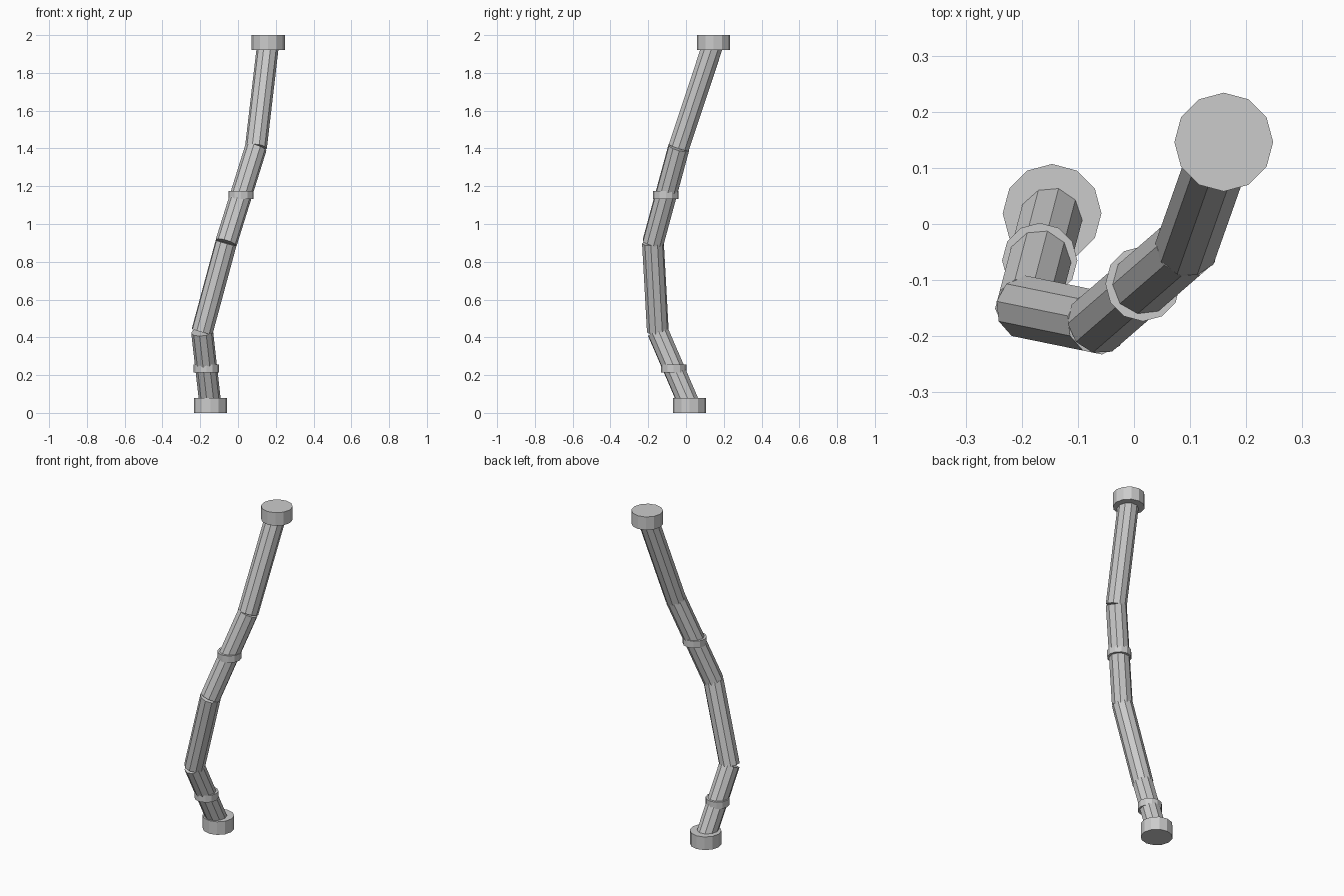
import bpy
from mathutils import Vector

if "Cube" in bpy.data.objects:
    bpy.data.objects.remove(bpy.data.objects["Cube"])

# Centre line of the bent pole, bottom to top
path = [Vector(p) for p in (
    (-0.146, 0.019, 0.04),
    (-0.190, -0.149, 0.43),
    (-0.063, -0.175, 0.90),
    (0.095, -0.038, 1.405),
    (0.160, 0.146, 1.96),
)]


def upright_disc(name, centre, radius, height):
    bpy.ops.mesh.primitive_cylinder_add(vertices=12, radius=radius, depth=height, location=centre)
    bpy.context.object.name = name


def tube(name, a, b, radius=0.058, sides=10):
    bpy.ops.mesh.primitive_cylinder_add(vertices=sides, radius=radius, depth=(b - a).length,
                                        location=(a + b) / 2)
    ob = bpy.context.object
    ob.name = name
    ob.rotation_euler = (b - a).to_track_quat('Z', 'Y').to_euler()


# Straight tube sections meeting at the bends
for i, (a, b) in enumerate(zip(path, path[1:])):
    tube(f"tube_section_{i + 1}", a, b)

# Level collars halfway along the first and third sections
for i in (0, 2):
    upright_disc(f"collar_{i // 2 + 1}", (path[i] + path[i + 1]) / 2, 0.067, 0.042)

# End caps
upright_disc("bottom_cap", path[0], 0.088, 0.08)
upright_disc("top_cap", path[-1], 0.088, 0.08)
